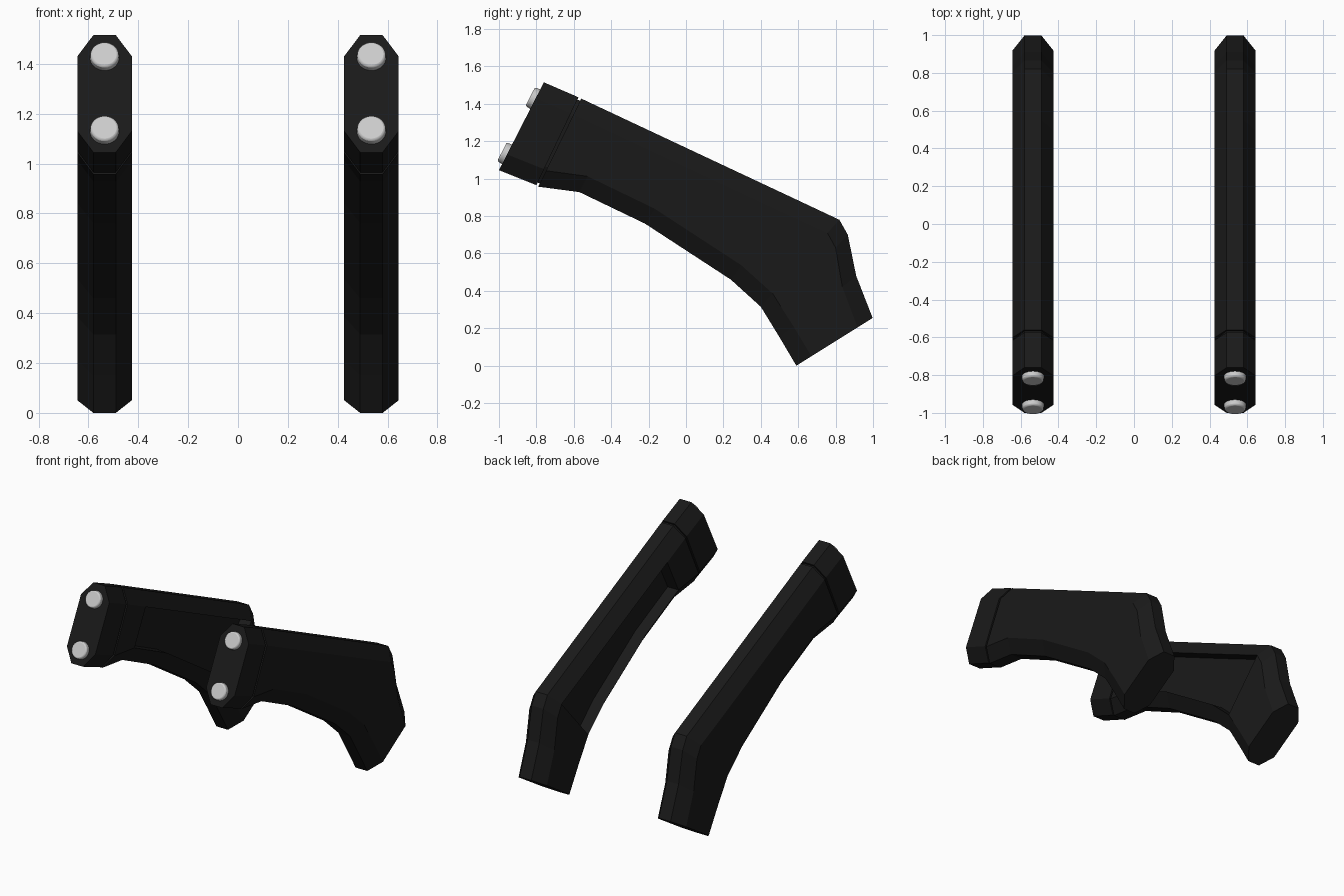
import bpy, bmesh
from mathutils import Vector, Matrix

if "Cube" in bpy.data.objects:
    bpy.data.objects.remove(bpy.data.objects["Cube"])

CX, HALF, FLAT, CHAMFER = 0.535, 0.109, 0.045, 0.095

black = bpy.data.materials.new("black_plastic")
black.diffuse_color = (0.01, 0.01, 0.01, 1)
black.use_nodes = True
black.node_tree.nodes["Principled BSDF"].inputs["Base Color"].default_value = black.diffuse_color


def finish(bm, name, mat=None):
    """Make an object on the right side and mirror it to the left."""
    bmesh.ops.recalc_face_normals(bm, faces=bm.faces)
    me = bpy.data.meshes.new(name)
    bm.to_mesh(me)
    bm.free()
    ob = bpy.data.objects.new(name, me)
    bpy.context.collection.objects.link(ob)
    if mat:
        me.materials.append(mat)
    ob.modifiers.new("mirror", 'MIRROR').use_mirror_merge = False
    return ob


def section(top, bottom, inset=0.0):
    """Chamfered octagon standing between a top and a bottom point."""
    t, b = Vector((CX, *top)), Vector((CX, *bottom))
    d = (b - t).normalized()
    t, b = t + d * inset, b - d * inset
    w, f = HALF - inset, FLAT
    rows = [(t, f), (t + d * CHAMFER, w), (b - d * CHAMFER, w), (b, f)]
    pts = [p + Vector((s, 0, 0)) for p, s in rows]
    return pts + [p - Vector((s, 0, 0)) for p, s in reversed(rows)]


def loft(name, stations, recess=None):
    bm = bmesh.new()
    rings = [[bm.verts.new(p) for p in section(*s)] for s in stations]
    panel = []
    for i, (a, b) in enumerate(zip(rings, rings[1:])):
        for j in range(8):
            k = (j + 1) % 8
            face = bm.faces.new((a[j], a[k], b[k], b[j]))
            if recess and j == 5 and recess[0] <= i < recess[1]:
                panel.append(face)
    bm.faces.new(rings[0])
    bm.faces.new(rings[-1])
    bmesh.ops.recalc_face_normals(bm, faces=bm.faces)
    # recessed panel on the inner side
    if panel:
        bmesh.ops.inset_region(bm, faces=panel, thickness=0.005, depth=-0.08)
    return finish(bm, name, black)


# Front end cap
loft("end_cap", [
    ((-0.76, 1.515), (-1.0, 1.045)),
    ((-0.575, 1.435), (-0.80, 0.965)),
])

# Narrow joint between cap and arm
loft("cap_joint", [
    ((-0.60, 1.445), (-0.82, 0.975), 0.012),
    ((-0.53, 1.412), (-0.76, 0.955), 0.012),
])

# Curved arm
loft("arm", [
    ((-0.56, 1.428), (-0.79, 0.957)),
    ((-0.36, 1.334), (-0.57, 0.928)),
    ((0.03, 1.151), (-0.22, 0.76)),
    ((0.55, 0.907), (0.24, 0.46)),
    ((0.82, 0.78), (0.40, 0.315)),
    ((0.865, 0.70), (0.44, 0.25)),
    ((0.91, 0.48), (0.50, 0.152)),
    ((0.998, 0.255), (0.59, 0.0)),
], recess=(1, 4))

# Round buttons on the sloping front face
normal = Vector((0, -0.89, 0.455)).normalized()
turn = normal.to_track_quat('Z', 'Y').to_matrix().to_4x4()
for label, y, z in (("upper", -0.806, 1.425), ("lower", -0.957, 1.13)):
    bm = bmesh.new()
    bmesh.ops.create_cone(bm, cap_ends=True, segments=32, radius1=0.061,
                          radius2=0.056, depth=0.06,
                          matrix=Matrix.Translation((CX, y, z)) @ turn)
    button = finish(bm, label + "_button")
    bevel = button.modifiers.new("rounded_rim", 'BEVEL')
    bevel.width, bevel.segments = 0.008, 2
    bevel.limit_method, bevel.angle_limit = 'ANGLE', 0.8
    bpy.context.view_layer.objects.active = button
    bpy.ops.object.select_all(action='DESELECT')
    button.select_set(True)
    bpy.ops.object.shade_smooth_by_angle()
